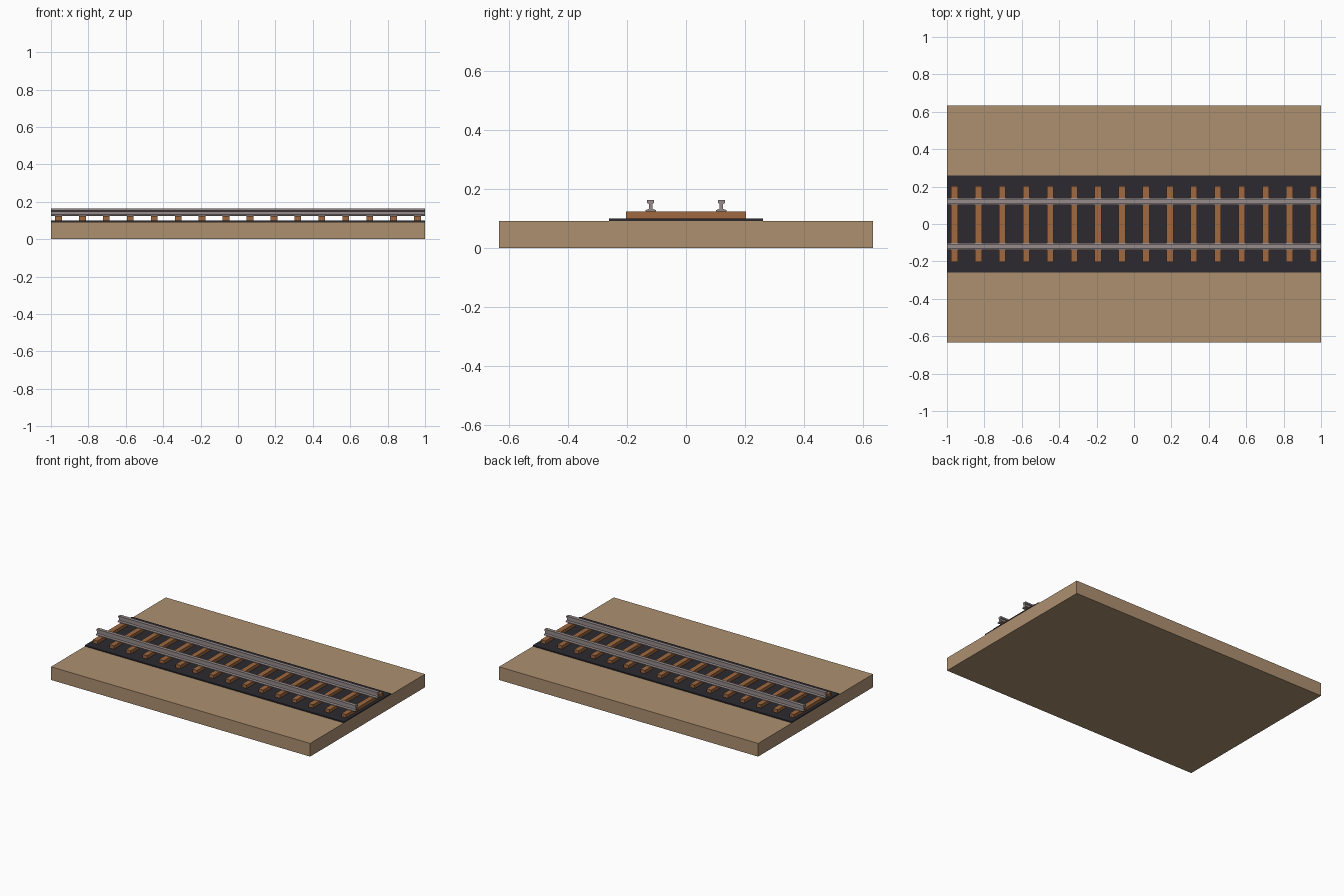
import bpy, bmesh

if "Cube" in bpy.data.objects:
    bpy.data.objects.remove(bpy.data.objects["Cube"])


def material(name, rgb):
    m = bpy.data.materials.new(name)
    m.diffuse_color = (*rgb, 1)
    m.use_nodes = True
    m.node_tree.nodes["Principled BSDF"].inputs["Base Color"].default_value = m.diffuse_color
    return m


def extrude_x(name, profile, x0, x1, mat):
    """Extrude a closed (y, z) profile from x0 to x1."""
    bm = bmesh.new()
    face = bm.faces.new([bm.verts.new((x0, y, z)) for y, z in profile])
    new = bmesh.ops.extrude_face_region(bm, geom=[face])["geom"]
    verts = [v for v in new if isinstance(v, bmesh.types.BMVert)]
    bmesh.ops.translate(bm, verts=verts, vec=(x1 - x0, 0, 0))
    bmesh.ops.recalc_face_normals(bm, faces=bm.faces[:])
    mesh = bpy.data.meshes.new(name)
    bm.to_mesh(mesh)
    bm.free()
    mesh.materials.append(mat)
    ob = bpy.data.objects.new(name, mesh)
    bpy.context.collection.objects.link(ob)
    return ob


def rect(half_y, z0, z1):
    return [(-half_y, z0), (half_y, z0), (half_y, z1), (-half_y, z1)]


sand = material("sand", (0.42, 0.28, 0.165))
gravel = material("dark_gravel", (0.025, 0.023, 0.03))
wood = material("sleeper_wood", (0.35, 0.14, 0.05))
steel = material("rail_steel", (0.31, 0.26, 0.26))

# Ground slab and track bed
extrude_x("ground_slab", rect(0.633, 0, 0.092), -1, 1, sand)
extrude_x("track_bed", rect(0.26, 0.092, 0.1), -1, 1, gravel)

# Sleepers
for i in range(16):
    x = -0.96 + i * 0.128
    extrude_x(f"sleeper_{i + 1}", rect(0.204, 0.1, 0.123), x - 0.018, x + 0.018, wood)

# Rails: foot, web and head in one section
half = [(0.018, 0.123), (0.018, 0.128), (0.006, 0.132),
        (0.006, 0.149), (0.012, 0.152), (0.012, 0.163)]
section = half + [(-y, z) for y, z in reversed(half)]
for side, cy in (("front", -0.12), ("back", 0.12)):
    extrude_x(f"{side}_rail", [(y + cy, z) for y, z in section], -1, 1, steel)
